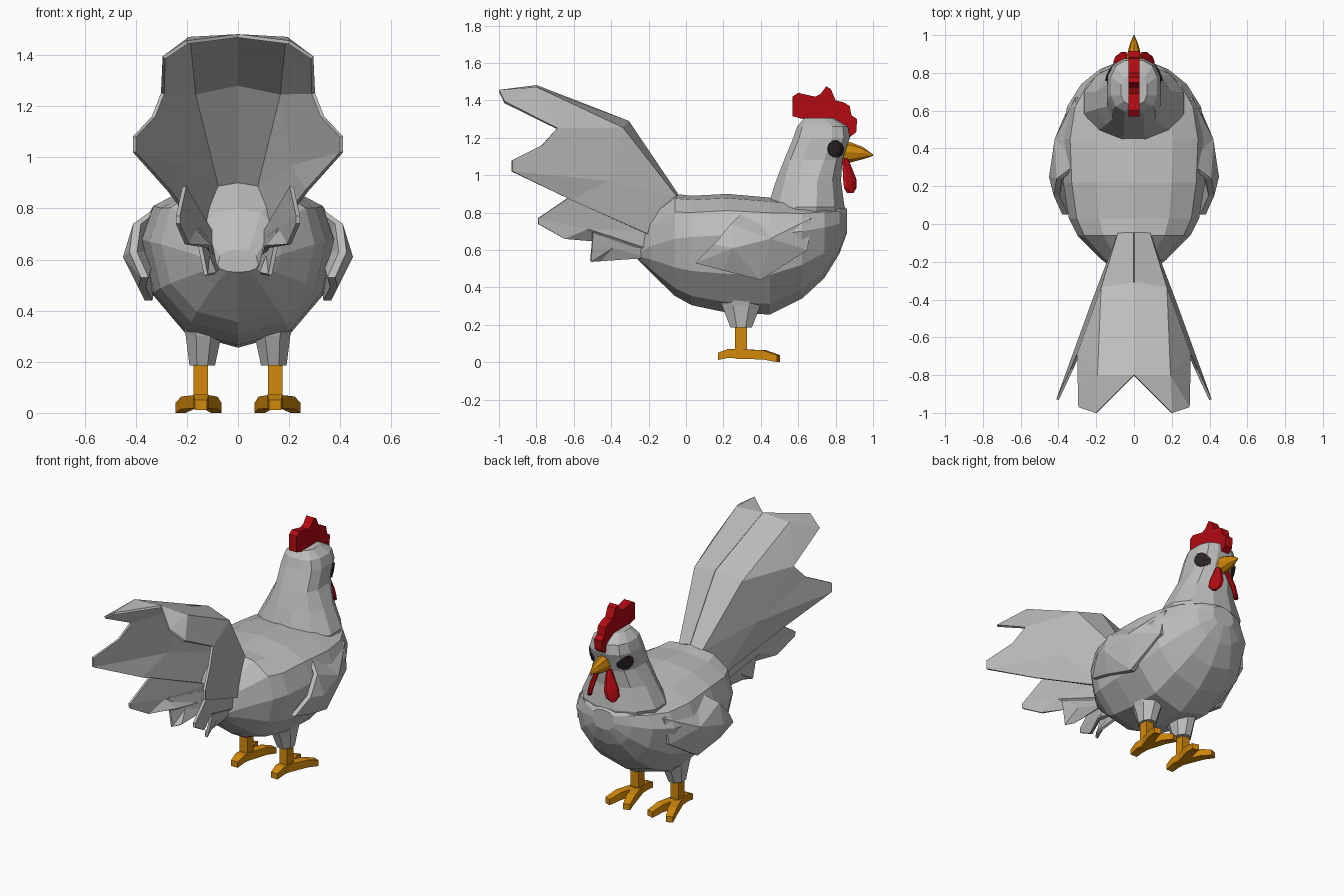
import bpy, bmesh, math
from mathutils import Vector
from mathutils.bvhtree import BVHTree


def material(name, rgb):
    m = bpy.data.materials.new(name)
    m.diffuse_color = (*rgb, 1)
    return m


GREY = material("feather_grey", (0.51, 0.51, 0.50))
RED = material("comb_red", (0.45, 0.003, 0.006))
ORANGE = material("leg_orange", (0.64, 0.25, 0.003))
DARK = material("eye_dark", (0.025, 0.018, 0.02))


def build(name, verts, faces, mat, thick=0):
    me = bpy.data.meshes.new(name)
    me.from_pydata([tuple(v) for v in verts], [], faces)
    bm = bmesh.new()
    bm.from_mesh(me)
    bmesh.ops.recalc_face_normals(bm, faces=bm.faces)
    bm.to_mesh(me)
    bm.free()
    me.materials.append(mat)
    ob = bpy.data.objects.new(name, me)
    bpy.context.collection.objects.link(ob)
    if thick:
        s = ob.modifiers.new("thickness", 'SOLIDIFY')
        s.thickness = thick
        s.offset = 0
    return ob


def loft(name, rings, mat):
    """Skin equal-sized point rings and cap both ends."""
    n = len(rings[0])
    verts = [p for r in rings for p in r]
    faces = [(i * n + j, i * n + (j + 1) % n, (i + 1) * n + (j + 1) % n, (i + 1) * n + j)
             for i in range(len(rings) - 1) for j in range(n)]
    faces += [tuple(range(n)), tuple(range(len(verts) - n, len(verts)))]
    return build(name, verts, faces, mat)


def circle(n, off=0.0):
    return [(math.cos(a), math.sin(a)) for a in
            (2 * math.pi * (k + off) / n for k in range(n))]


def power(v, e):
    return math.copysign(abs(v) ** e, v)


def flip(points, s):
    return [(p[0] * s, p[1], p[2]) for p in points]


# Body: upright rings along y (y, bottom, widest height, top, half width)
body = [(-0.26, 0.55, 0.58, 0.64, 0.08), (-0.19, 0.48, 0.62, 0.80, 0.17),
        (-0.06, 0.355, 0.66, 0.90, 0.30), (0.03, 0.305, 0.67, 0.89, 0.345),
        (0.22, 0.265, 0.68, 0.90, 0.375), (0.45, 0.255, 0.68, 0.88, 0.385),
        (0.62, 0.34, 0.70, 0.86, 0.355), (0.74, 0.45, 0.72, 0.86, 0.28),
        (0.82, 0.58, 0.74, 0.85, 0.18), (0.86, 0.69, 0.75, 0.82, 0.08)]
rings = []
for y, bot, mid, top, w in body:
    rings.append([(w * power(c, 0.9), y,
                   mid + (top - mid) * s ** 0.75 if s > 0 else mid + (mid - bot) * s)
                  for c, s in circle(12)])
loft("body", rings, GREY)

# Neck and head: flat rings going up (z, back, front, half width)
neck = [(0.70, 0.41, 0.83, 0.24), (0.83, 0.43, 0.855, 0.275), (0.97, 0.475, 0.835, 0.205),
        (1.08, 0.52, 0.84, 0.148), (1.20, 0.57, 0.88, 0.143),
        (1.26, 0.59, 0.87, 0.125), (1.305, 0.63, 0.79, 0.07)]
rings = []
for z, a, b, w in neck:
    e = 0.75 if z > 1 else 1.0  # squarer head
    rings.append([(w * power(c, e), (a + b) / 2 + (b - a) / 2 * power(s, e), z)
                  for c, s in circle(12, 0.5)])
head = loft("neck_and_head", rings, GREY)

# Comb: extruded side profile
comb = [(0.57, 1.315), (0.57, 1.42), (0.60, 1.44), (0.69, 1.42), (0.72, 1.435), (0.75, 1.475),
        (0.775, 1.46), (0.80, 1.40), (0.84, 1.39), (0.875, 1.37), (0.885, 1.32),
        (0.915, 1.30), (0.91, 1.23), (0.87, 1.20), (0.80, 1.25), (0.70, 1.28)]
loft("comb", [[(x, y, z) for y, z in comb] for x in (-0.028, 0.028)], RED)

# Beak
loft("beak", [[(r * 0.75 * c, y, z + r * s) for c, s in circle(8)] for y, z, r in
              ((0.83, 1.125, 0.06), (0.88, 1.122, 0.054), (0.945, 1.118, 0.033),
               (1.0, 1.107, 0.004))], ORANGE)

# Eyes: thin discs laid on the head surface
bm = bmesh.new()
bm.from_mesh(head.data)
tree = BVHTree.FromBMesh(bm)
bm.free()
for s, side in ((1, "right"), (-1, "left")):
    pts = [(0.80, 1.14)] + [(0.80 + r * c, 1.14 + 1.07 * r * d)
                            for r in (0.022, 0.043) for c, d in circle(10)]
    verts = []
    for y, z in pts:
        hit = tree.ray_cast(Vector((0.5 * s, y, z)), Vector((-s, 0, 0)))[0]
        verts.append((hit.x + 0.007 * s, y, z))
    faces = [(0, 1 + k, 1 + (k + 1) % 10) for k in range(10)]
    faces += [(1 + k, 11 + k, 11 + (k + 1) % 10, 1 + (k + 1) % 10) for k in range(10)]
    build(side + "_eye", verts, faces, DARK, 0.008)

# Tail shell, one half: top centre line, fold line, side feathers
tail = [(0, -0.05, 0.90), (0, -0.31, 1.285), (0, -0.80, 1.475),              # 0-2 centre
        (0.08, -0.05, 0.88), (0.17, -0.34, 1.25), (0.20, -1.0, 1.45),        # 3-5 fold
        (0.29, -0.97, 1.39), (0.295, -0.69, 1.25), (0.33, -0.77, 1.16),      # 6-8
        (0.405, -0.93, 1.08), (0.405, -0.93, 1.02), (0.27, -0.62, 0.87),     # 9-11
        (0.12, -0.17, 0.67), (0.22, -0.42, 0.97), (0.19, -0.80, 1.465)]      # 12-14
tail_faces = [(0, 1, 4, 3), (1, 2, 14, 4), (2, 5, 14), (4, 14, 7), (14, 5, 6), (14, 6, 7),
              (3, 4, 13), (4, 7, 13), (13, 7, 8), (13, 8, 9, 10), (13, 10, 11),
              (13, 11, 12), (3, 13, 12)]

# Small under-tail feathers
lower = [(0.10, -0.17, 0.70), (0.21, -0.62, 0.885), (0.235, -0.79, 0.77),
         (0.235, -0.79, 0.74), (0.20, -0.65, 0.66), (0.11, -0.48, 0.65), (0.10, -0.18, 0.60)]
lowest = [(0.10, -0.17, 0.66), (0.16, -0.50, 0.72), (0.15, -0.50, 0.66),
          (0.125, -0.51, 0.54), (0.09, -0.46, 0.545), (0.08, -0.20, 0.56)]

# Wing: outline fanned to a raised middle, closed by an inner copy
wing = [(0.31, 0.67, 0.77), (0.335, 0.65, 0.60), (0.365, 0.40, 0.44), (0.39, 0.20, 0.49),
        (0.38, 0.05, 0.53), (0.425, 0.15, 0.63), (0.41, 0.24, 0.74), (0.29, 0.33, 0.825)]
n = len(wing)
wing_verts = wing + [(x - 0.03, y, z) for x, y, z in wing] + \
    [(0.45, 0.25, 0.61), (0.42, 0.45, 0.66), (0.32, 0.35, 0.63)]
wing_faces = [(k, (k + 1) % n, n + (k + 1) % n, n + k) for k in range(n)]
wing_faces += [(n + k, n + (k + 1) % n, 2 * n + 2) for k in range(n)]
wing_faces += [(k, k + 1, 16) for k in range(2, 6)]
wing_faces += [(0, 1, 17), (1, 2, 17), (2, 16, 17), (6, 7, 17), (6, 17, 16), (7, 0, 17)]


def toe(name, start, end, w):
    """Arched toe tapering towards its tip."""
    a, b = Vector(start), Vector(end)
    d = (b - a).normalized()
    p = Vector((-d.y, d.x, 0)) * w
    rings = []
    for t, low, high, k in ((0, 0.018, 0.07, 1.0), (0.65, 0.015, 0.064, 1.0),
                            (1, 0.0, 0.038, 0.8)):
        c = a.lerp(b, t)
        lo, hi = Vector((0, 0, low)), Vector((0, 0, high))
        rings.append([c + p * k + lo, c - p * k + lo, c - p * k + hi, c + p * k + hi])
    loft(name, rings, ORANGE)


for s, side in ((1, "right"), (-1, "left")):
    build(side + "_tail_shell", flip(tail, s), tail_faces, GREY, 0.014)
    for nm, pts in (("lower", lower), ("lowest", lowest)):
        centre = [sum(p[i] for p in pts) / len(pts) for i in range(3)]
        k = len(pts)
        build(f"{side}_{nm}_tail_feather", flip(pts + [centre], s),
              [(i, (i + 1) % k, k) for i in range(k)], GREY, 0.016)
    build(side + "_wing", flip(wing_verts, s), wing_faces, GREY)

    # Wattles: flat drops facing forwards and outwards (z, x, y, half width)
    loft(side + "_wattle", [[(s * (x + 0.8 * r * c + 0.011 * d), y - r * c + 0.011 * d, z)
                             for c, d in circle(8)]
                            for z, x, y, r in ((1.09, 0.035, 0.848, 0.014),
                                               (1.04, 0.05, 0.862, 0.024),
                                               (0.975, 0.07, 0.876, 0.036),
                                               (0.93, 0.082, 0.878, 0.033),
                                               (0.905, 0.086, 0.878, 0.014))], RED)

    # Thigh, shin and foot
    loft(side + "_thigh", [[(s * (x + r * c), 0.295 + ry * d, z) for c, d in circle(8, 0.5)]
                           for z, x, r, ry in ((0.42, 0.15, 0.09, 0.14),
                                               (0.30, 0.135, 0.075, 0.11),
                                               (0.185, 0.14, 0.054, 0.062))], GREY)
    loft(side + "_shin", [[(s * 0.145 + 0.04 * c, 0.295 + 0.045 * d, z)
                           for c, d in circle(4, 0.5)] for z in (0.025, 0.22)], ORANGE)
    toe(side + "_outer_toe", (s * 0.145, 0.28, 0), (s * 0.225, 0.495, 0), 0.027)
    toe(side + "_inner_toe", (s * 0.145, 0.28, 0), (s * 0.085, 0.495, 0), 0.027)
    toe(side + "_back_toe", (s * 0.145, 0.33, 0), (s * 0.145, 0.17, 0.012), 0.03)
